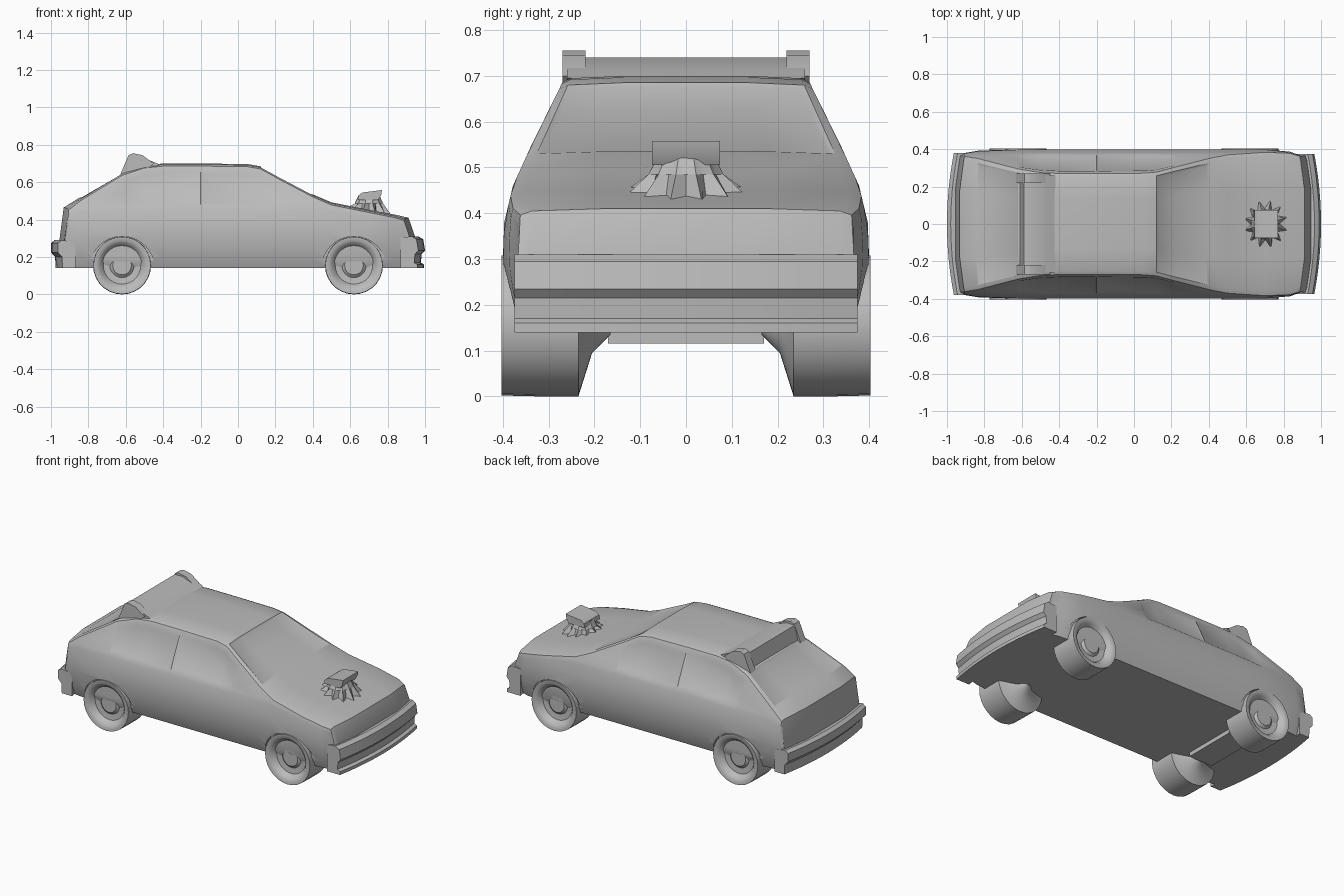
import bpy, bmesh, math
from mathutils import Matrix, Vector

cube = bpy.data.objects.get("Cube")
if cube:
    bpy.data.objects.remove(cube, do_unlink=True)

grey = bpy.data.materials.new("plain grey")
grey.use_nodes = True
grey.diffuse_color = (0.5, 0.5, 0.5, 1)
grey.node_tree.nodes["Principled BSDF"].inputs["Base Color"].default_value = (0.5, 0.5, 0.5, 1)


def finish(name, bm, angle=30):
    bmesh.ops.remove_doubles(bm, verts=bm.verts, dist=0.0005)
    bmesh.ops.recalc_face_normals(bm, faces=bm.faces)
    mesh = bpy.data.meshes.new(name)
    bm.to_mesh(mesh)
    bm.free()
    obj = bpy.data.objects.new(name, mesh)
    bpy.context.collection.objects.link(obj)
    mesh.materials.append(grey)
    smooth(obj, angle)
    return obj


def smooth(obj, angle):
    bpy.ops.object.select_all(action='DESELECT')
    obj.select_set(True)
    bpy.context.view_layer.objects.active = obj
    bpy.ops.object.shade_smooth_by_angle(angle=math.radians(angle))


def loft(bm, rings, closed=True, caps=True):
    """Bridge equal-length rings of points; returns faces[ring][segment]."""
    vs = [[bm.verts.new(p) for p in ring] for ring in rings]
    n = len(vs[0])
    grid = []
    for a, b in zip(vs, vs[1:]):
        grid.append([bm.faces.new((a[i], a[(i + 1) % n], b[(i + 1) % n], b[i]))
                     for i in range(n if closed else n - 1)])
    if caps:
        bm.faces.new(vs[0])
        bm.faces.new(vs[-1])
    return grid


def interp(table, v):
    if v <= table[0][0]:
        return table[0][1]
    for (a, p), (b, q) in zip(table, table[1:]):
        if v <= b:
            return p + (q - p) * (v - a) / (b - a)
    return table[-1][1]


def bow(x, y):
    """Curve the nose and tail in plan."""
    end = min(1, max(0, (abs(x) - 0.8) / 0.12))
    return x - math.copysign(0.035 * end * (y / 0.37) ** 2, x)


# Body shell: half width by height, and stations of x, roof height, taper
WIDTH = [(.14, .36), (.2, .385), (.3, .4), (.38, .397), (.46, .378),
         (.55, .337), (.62, .302), (.69, .268)]
STATIONS = [(-.965, .28, .93), (-.94, .465, .95), (-.85, .518, .98), (-.62, .65, 1),
            (-.5, .69, 1), (-.4, .7, 1), (-.2, .7, 1), (.05, .697, 1), (.12, .685, 1),
            (.22, .63, 1), (.4, .535, 1), (.5, .492, 1), (.7, .452, 1),
            (.85, .425, .97), (.92, .41, .92), (.955, .31, .92)]
LOW = (.14, .2, .26, .31, .38, .45)
HIGH = (.12, .5, .88, 1)


def section(x, top, taper):
    edge = top - .014
    belt = min(.45, edge - .02)
    heights = [.14 + (z - .14) * (belt - .14) / .31 for z in LOW]
    heights += [belt + (edge - belt) * f for f in HIGH]
    half = [(interp(WIDTH, z) * taper, z) for z in heights]
    w = half[-1][0]
    half += [(w * .93, top - .005), (w * .5, top)]
    ring = half + [(-y, z) for y, z in reversed(half)]
    return [(bow(x, y), y, z) for y, z in ring]


bm = bmesh.new()
grid = loft(bm, [section(*s) for s in STATIONS])
half = len(LOW) + len(HIGH) + 2
mid = half - 1


def window(stations, segments, depth=-.005):
    faces = [grid[s][i] for s in stations for i in segments]
    bmesh.ops.inset_region(bm, faces=faces, thickness=.012, depth=depth, use_even_offset=True)


# Shallow glass recesses: sides, windscreen, hatch
bmesh.ops.recalc_face_normals(bm, faces=bm.faces)
rows = (6, 7)
for segs in (rows, [2 * half - 2 - r for r in rows]):
    window((3, 4, 5), segs)
    window((6, 7, 8), segs)
window((8, 9), (mid - 1, mid, mid + 1))
window((2,), (mid - 1, mid, mid + 1))
body = finish("body", bm)

# Shallow wheel arches
for x in (-.62, .62):
    for side in (-1, 1):
        cut = bmesh.new()
        bmesh.ops.create_cone(cut, cap_ends=True, segments=32, radius1=.175, radius2=.175, depth=.1,
                              matrix=Matrix.Translation((x, side * .425, .135)) @ Matrix.Rotation(math.pi / 2, 4, 'X'))
        cutter = finish("arch_cutter", cut)
        cutter.hide_render = True
        mod = body.modifiers.new("arch", 'BOOLEAN')
        mod.operation = 'DIFFERENCE'
        mod.solver = 'EXACT'
        mod.object = cutter
        bpy.context.view_layer.objects.active = body
        bpy.ops.object.modifier_apply(modifier=mod.name)
        bpy.data.objects.remove(cutter, do_unlink=True)
smooth(body, 28)

# Wheels: turned profile of y and radius, dished face, flared inner side
WHEEL = [(.375, .002), (.375, .05), (.362, .065), (.366, .1), (.392, .118),
         (.402, .135), (.403, .153), (.32, .155), (.235, .155), (.205, .06), (.165, .02)]
for end, x in (("front", .62), ("rear", -.62)):
    for name, side in (("left", 1), ("right", -1)):
        bm = bmesh.new()
        rings = [[(x + r * math.cos(a), side * y, .155 + r * math.sin(a))
                  for a in (i * math.tau / 28 for i in range(28))] for y, r in WHEEL]
        loft(bm, rings)
        finish(f"{end}_{name}_wheel", bm)


def box(name, lo, hi):
    bm = bmesh.new()
    bmesh.ops.create_cube(bm, size=1)
    for v in bm.verts:
        v.co = Vector([l + (h - l) * (c + .5) for l, h, c in zip(lo, hi, v.co)])
    return finish(name, bm)


box("rear_axle", (-.7, -.17, .115), (-.54, .17, .16))


# Bumpers: x-z profile swept across the width
def bumper(name, profile, sign, reach):
    bm = bmesh.new()
    rings = []
    for i in range(13):
        y = reach * (i - 6) / 6
        rings.append([(bow(sign * x, y), y, z) for x, z in profile])
    loft(bm, rings)
    finish(name, bm)


bumper("front_bumper", [(.9, .305), (.965, .31), (.99, .295), (1, .235), (.982, .215),
                        (.978, .17), (.995, .16), (.995, .14), (.9, .14)], 1, .375)
bumper("rear_bumper", [(.9, .28), (.98, .29), (1, .275), (1, .225), (.978, .2),
                       (.975, .14), (.9, .14)], -1, .38)

# Roof spoiler with raised end fins
SPOILER = [(-.61, .652), (-.588, .738), (-.535, .74), (-.46, .712), (-.42, .695), (-.5, .66)]
FIN = [(-.63, .64), (-.585, .745), (-.56, .755), (-.51, .744), (-.45, .7), (-.5, .65)]


def prism(name, profile, y0, y1):
    bm = bmesh.new()
    loft(bm, [[(x, y, z) for x, z in profile] for y in (y0, y1)])
    finish(name, bm)


prism("roof_spoiler", SPOILER, -.26, .26)
for name, side in (("left", 1), ("right", -1)):
    prism(f"{name}_spoiler_fin", FIN, side * .22, side * .27)

# Bonnet scoop: star-shaped skirt, neck and overhanging lip
bm = bmesh.new()
rings = []
for rx, ry, jag, z in ((.105, .115, .22, None), (.075, .08, .06, .485), (.058, .062, 0, .525)):
    ring = []
    for i in range(24):
        a = i * math.tau / 24
        k = 1 + (jag if i % 2 else -jag)
        x, y = .7 + rx * k * math.cos(a), ry * k * math.sin(a)
        ring.append((x, y, z if z else .452 - .18 * (x - .7) - .012))
    rings.append(ring)
loft(bm, rings)
finish("scoop_skirt", bm, 15)

bm = bmesh.new()
loft(bm, [[(x, y * s, z) for x, z in ((.64, .505), (.645, .53), (.665, .545), (.77, .558), (.765, .53), (.75, .505))]
          for y, s in ((.055, -1.35), (.055, -1), (.055, 1), (.055, 1.35))])
finish("scoop_lip", bm)
